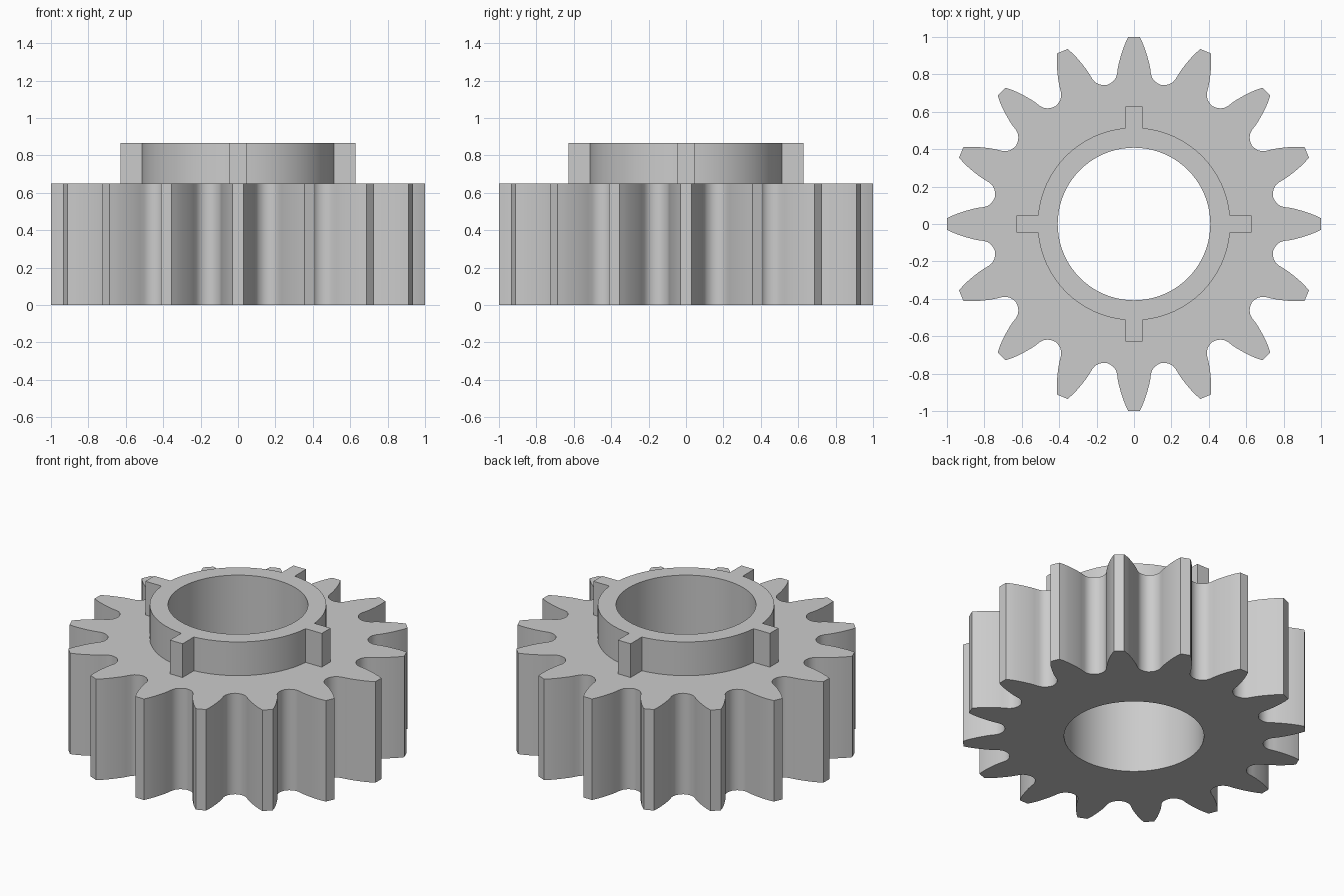
import bpy
import bmesh
from math import pi, cos, sin, asin, sqrt, radians

if "Cube" in bpy.data.objects:
    bpy.data.objects.remove(bpy.data.objects["Cube"], do_unlink=True)

TEETH, LUGS = 16, 4
BODY_TOP, COLLAR_TOP = 0.65, 0.867
BORE_R, COLLAR_R, LUG_R, LUG_HALF = 0.408, 0.515, 0.628, 0.045


def turn(p, a):
    return (p[0] * cos(a) - p[1] * sin(a), p[0] * sin(a) + p[1] * cos(a))


def around(points, count):
    """Repeat an outline section evenly around the axis."""
    return [turn(p, 2 * pi * i / count) for i in range(count) for p in points]


# One tooth: half flank from the tip to the root fillet, mirrored, plus the valley
flank = [(1.0, 0.03), (0.97, 0.045), (0.94, 0.057), (0.90, 0.07), (0.86, 0.081),
         (0.83, 0.087), (0.80, 0.091), (0.78, 0.098), (0.763, 0.111), (0.751, 0.128)]
valley = turn((0.757, 0), pi / TEETH)
tooth = [(x, -y) for x, y in reversed(flank)] + flank + [valley]
gear_outline = around(tooth, TEETH)

# A quarter of the collar: a square lug, then an arc to the next lug
start = asin(LUG_HALF / COLLAR_R)
steps = 16
arc = [turn((COLLAR_R, 0), start + (pi / 2 - 2 * start) * i / steps)
       for i in range(steps + 1)]
collar_outline = around([(LUG_R, -LUG_HALF), (LUG_R, LUG_HALF)] + arc, LUGS)
bore_outline = around([(BORE_R, 0)], 72)

bm = bmesh.new()


def ring(points, z):
    verts = [bm.verts.new((x, y, z)) for x, y in points]
    for a, b in zip(verts, verts[1:] + verts[:1]):
        bm.edges.new((a, b))
    return verts


def wall(low, high):
    n = len(low)
    for i in range(n):
        j = (i + 1) % n
        bm.faces.new((low[i], low[j], high[j], high[i]))


def cap(outer, inner):
    """Fill the flat area between two rings."""
    edges = []
    for r in (outer, inner):
        edges += [bm.edges.get((a, b)) for a, b in zip(r, r[1:] + r[:1])]
    bmesh.ops.triangle_fill(bm, use_beauty=True, use_dissolve=False, edges=edges)


gear_low, gear_high = ring(gear_outline, 0), ring(gear_outline, BODY_TOP)
collar_low, collar_high = ring(collar_outline, BODY_TOP), ring(collar_outline, COLLAR_TOP)
bore_low, bore_high = ring(bore_outline, 0), ring(bore_outline, COLLAR_TOP)

cap(gear_low, bore_low)         # underside
cap(gear_high, collar_low)      # shoulder around the collar
cap(collar_high, bore_high)     # collar rim
wall(gear_low, gear_high)       # teeth
wall(collar_low, collar_high)   # collar and lugs
wall(bore_low, bore_high)       # bore
bmesh.ops.recalc_face_normals(bm, faces=bm.faces)

mesh = bpy.data.meshes.new("gear_with_collar")
bm.to_mesh(mesh)
bm.free()
gear = bpy.data.objects.new("gear_with_collar", mesh)
bpy.context.collection.objects.link(gear)

# Plain grey material
grey = bpy.data.materials.new("grey")
grey.use_nodes = True
colour = (0.6, 0.6, 0.6, 1)
grey.diffuse_color = colour
grey.node_tree.nodes["Principled BSDF"].inputs["Base Color"].default_value = colour
mesh.materials.append(grey)

bpy.ops.object.select_all(action="DESELECT")
gear.select_set(True)
bpy.context.view_layer.objects.active = gear
bpy.ops.object.shade_smooth_by_angle(angle=radians(30))
